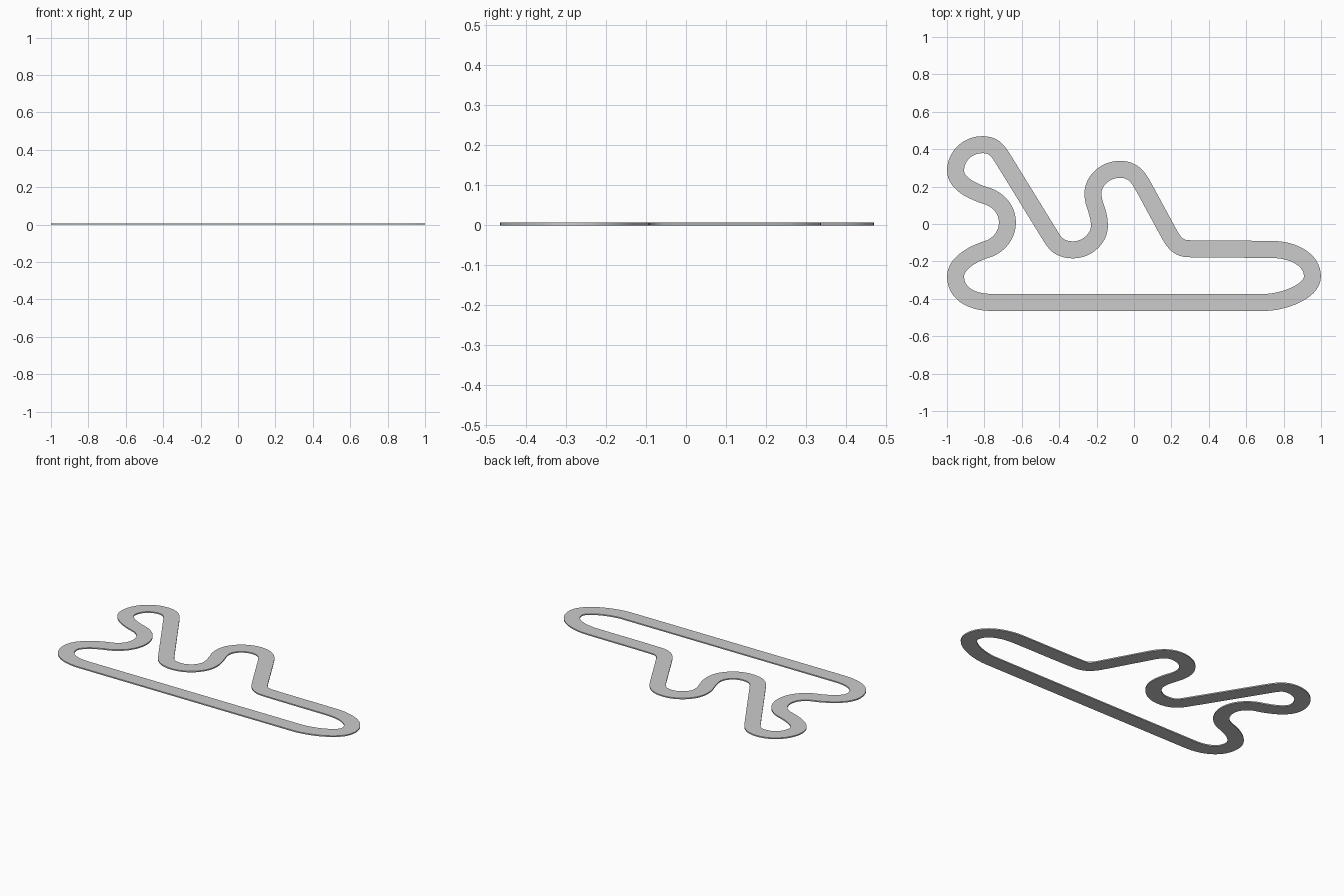
import bpy, bmesh, math
from mathutils import Vector
from mathutils.geometry import interpolate_bezier

if "Cube" in bpy.data.objects:
    bpy.data.objects.remove(bpy.data.objects["Cube"])

HALF_WIDTH, HEIGHT, STEPS = 0.0455, 0.0075, 16

# Centre line of the circuit: x, y, heading in degrees, handle in, handle out
PATH = [
    (0.70, -0.419, 180, 0.09, 0.4), (-0.76, -0.419, 180, 0.4, 0.12),
    (-0.954, -0.28, 90, 0.085, 0.065), (-0.785, -0.135, 17, 0.09, 0.055),
    (-0.677, 0.008, 90, 0.075, 0.075), (-0.785, 0.149, 163, 0.055, 0.09),
    (-0.954, 0.285, 90, 0.065, 0.075), (-0.81, 0.424, 0, 0.082, 0.055),
    (-0.705, 0.355, -58, 0.05, 0.12), (-0.438, -0.078, -58, 0.12, 0.05),
    (-0.324, -0.138, 0, 0.055, 0.075), (-0.185, -0.01, 90, 0.065, 0.04),
    (-0.203, 0.085, 107, 0.03, 0.03), (-0.219, 0.165, 90, 0.04, 0.065),
    (-0.075, 0.292, 0, 0.08, 0.06), (0.045, 0.21, -61, 0.06, 0.08),
    (0.192, -0.06, -61, 0.08, 0.055), (0.29, -0.132, -2, 0.045, 0.12),
    (0.74, -0.136, -1, 0.12, 0.12), (0.954, -0.28, -90, 0.085, 0.085),
]


def centre_line():
    points = []
    for a, b in zip(PATH, PATH[1:] + PATH[:1]):
        p, q = Vector(a[:2]), Vector(b[:2])
        da = Vector((math.cos(math.radians(a[2])), math.sin(math.radians(a[2]))))
        db = Vector((math.cos(math.radians(b[2])), math.sin(math.radians(b[2]))))
        points += interpolate_bezier(p, p + da * a[4], q - db * b[3], q, STEPS + 1)[:-1]
    return [Vector(p[:2]) for p in points]


# Sweep a flat rectangular section round the closed centre line
points = centre_line()
n = len(points)
bm = bmesh.new()
rings = []
for i, p in enumerate(points):
    t = (points[(i + 1) % n] - points[i - 1]).normalized()
    side = Vector((-t.y, t.x)) * HALF_WIDTH
    section = [(p + side, 0), (p - side, 0), (p - side, HEIGHT), (p + side, HEIGHT)]
    rings.append([bm.verts.new((v.x, v.y, z)) for v, z in section])
for i in range(n):
    a, b = rings[i], rings[(i + 1) % n]
    for k in range(4):
        m = (k + 1) % 4
        bm.faces.new((a[k], a[m], b[m], b[k]))
bmesh.ops.recalc_face_normals(bm, faces=bm.faces)

mesh = bpy.data.meshes.new("race_track")
bm.to_mesh(mesh)
bm.free()
track = bpy.data.objects.new("race_track", mesh)
bpy.context.collection.objects.link(track)

# Smooth curved walls, sharp top and bottom edges
bpy.context.view_layer.objects.active = track
track.select_set(True)
bpy.ops.object.shade_smooth_by_angle(angle=math.radians(30))
